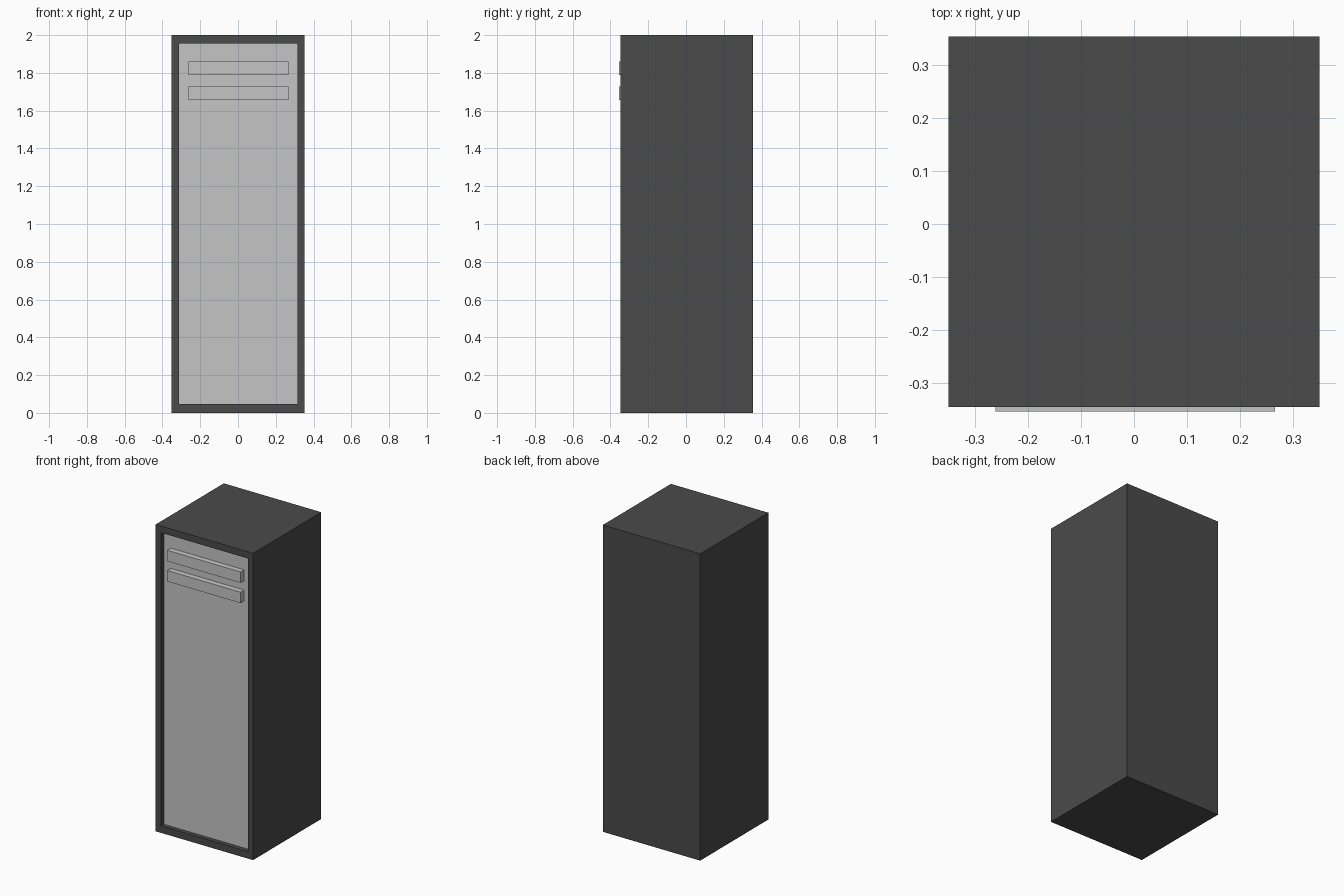
import bpy
import bmesh
from mathutils import Vector

cube = bpy.data.objects.get("Cube")
if cube:
    bpy.data.objects.remove(cube, do_unlink=True)


def material(name, grey):
    mat = bpy.data.materials.new(name)
    mat.use_nodes = True
    colour = (grey, grey, grey, 1)
    mat.diffuse_color = colour
    mat.node_tree.nodes["Principled BSDF"].inputs["Base Color"].default_value = colour
    return mat


def box_mesh(low, high):
    low, high = Vector(low), Vector(high)
    bm = bmesh.new()
    bmesh.ops.create_cube(bm, size=1)
    for v in bm.verts:
        v.co = (low + high) / 2 + v.co * (high - low)
    return bm


def finish(bm, name, *materials):
    mesh = bpy.data.meshes.new(name)
    bm.to_mesh(mesh)
    bm.free()
    for mat in materials:
        mesh.materials.append(mat)
    obj = bpy.data.objects.new(name, mesh)
    bpy.context.collection.objects.link(obj)
    return obj


charcoal = material("charcoal casing", 0.069)
silver = material("light grey panel", 0.558)

FRONT, PANEL, HANDLE = -0.346, -0.318, -0.355

# Casing with a recessed light door panel in the front face
bm = box_mesh((-0.351, FRONT, 0), (0.351, 0.355, 2))
bm.faces.ensure_lookup_table()
door = min(bm.faces, key=lambda f: f.calc_center_median().y)
bmesh.ops.inset_region(bm, faces=[door], thickness=0.04)
# Square up the opening
for v in door.verts:
    v.co.x = 0.316 if v.co.x > 0 else -0.312
    v.co.z = 1.956 if v.co.z > 1 else 0.046
# Push the panel back, leaving side walls around it
bmesh.ops.inset_region(bm, faces=[door], thickness=0)
for v in door.verts:
    v.co.y = PANEL
door.material_index = 1
finish(bm, "cabinet_casing", charcoal, silver)

# Two horizontal bars near the top of the door
for name, z in (("upper_bar", 1.788), ("lower_bar", 1.656)):
    bm = box_mesh((-0.262, HANDLE, z), (0.267, PANEL, z + 0.071))
    finish(bm, name, silver)
